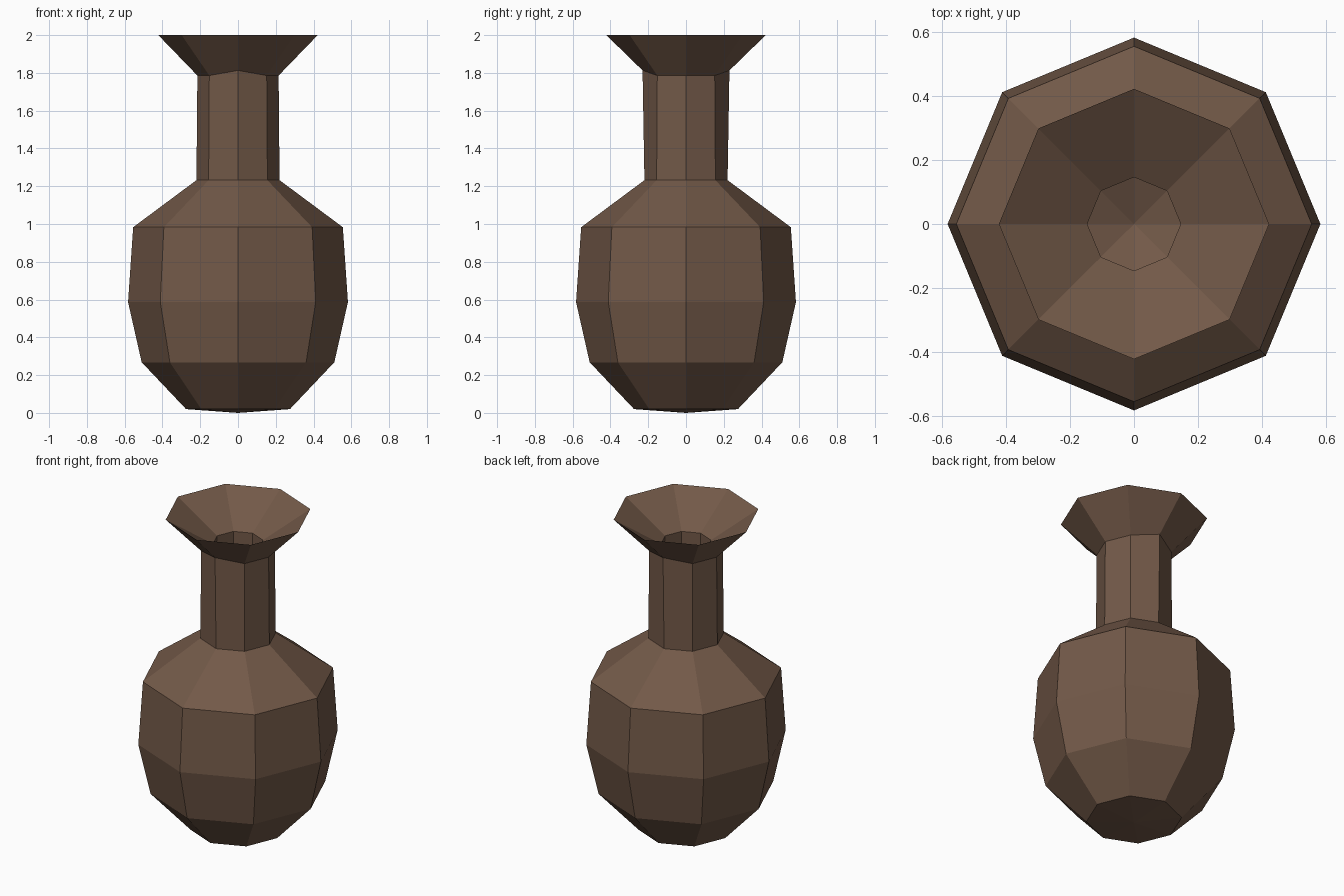
import bpy, bmesh, math

SIDES = 8

cube = bpy.data.objects.get("Cube")
if cube:
    bpy.data.objects.remove(cube, do_unlink=True)

clay = bpy.data.materials.new("brown clay")
clay.use_nodes = True
colour = (0.17, 0.10, 0.065, 1)
clay.diffuse_color = colour
clay.node_tree.nodes["Principled BSDF"].inputs["Base Color"].default_value = colour

# Closed profile: outer wall from base to lip, then inner wall down to the floor
outer = [(0.275, 0.02), (0.51, 0.268), (0.582, 0.587), (0.555, 0.983),
         (0.22, 1.232), (0.215, 1.786)]
inner = [(0.422, 2.0), (0.146, 1.825), (0.15, 1.2), (0.48, 0.95),
         (0.51, 0.59), (0.44, 0.31)]
neck_top = len(outer) - 1
profile = outer + inner

bm = bmesh.new()
rings = []
for level, (r, z) in enumerate(profile):
    ring = []
    for i in range(SIDES):
        a = math.tau * i / SIDES
        radius, height = r, z
        # The neck's front and back corners reach a little higher and wider
        if level == neck_top and i % 4 == 2:
            radius, height = 0.23, 1.813
        ring.append(bm.verts.new((radius * math.cos(a), radius * math.sin(a), height)))
    rings.append(ring)

base = bm.verts.new((0, 0, 0))
floor = bm.verts.new((0, 0, 0.12))
for i in range(SIDES):
    j = (i + 1) % SIDES
    for low, high in zip(rings, rings[1:]):
        bm.faces.new((low[i], low[j], high[j], high[i]))
    bm.faces.new((base, rings[0][j], rings[0][i]))
    bm.faces.new((floor, rings[-1][i], rings[-1][j]))
bmesh.ops.recalc_face_normals(bm, faces=bm.faces)

mesh = bpy.data.meshes.new("vase")
bm.to_mesh(mesh)
bm.free()
mesh.materials.append(clay)
vase = bpy.data.objects.new("vase", mesh)
bpy.context.collection.objects.link(vase)
